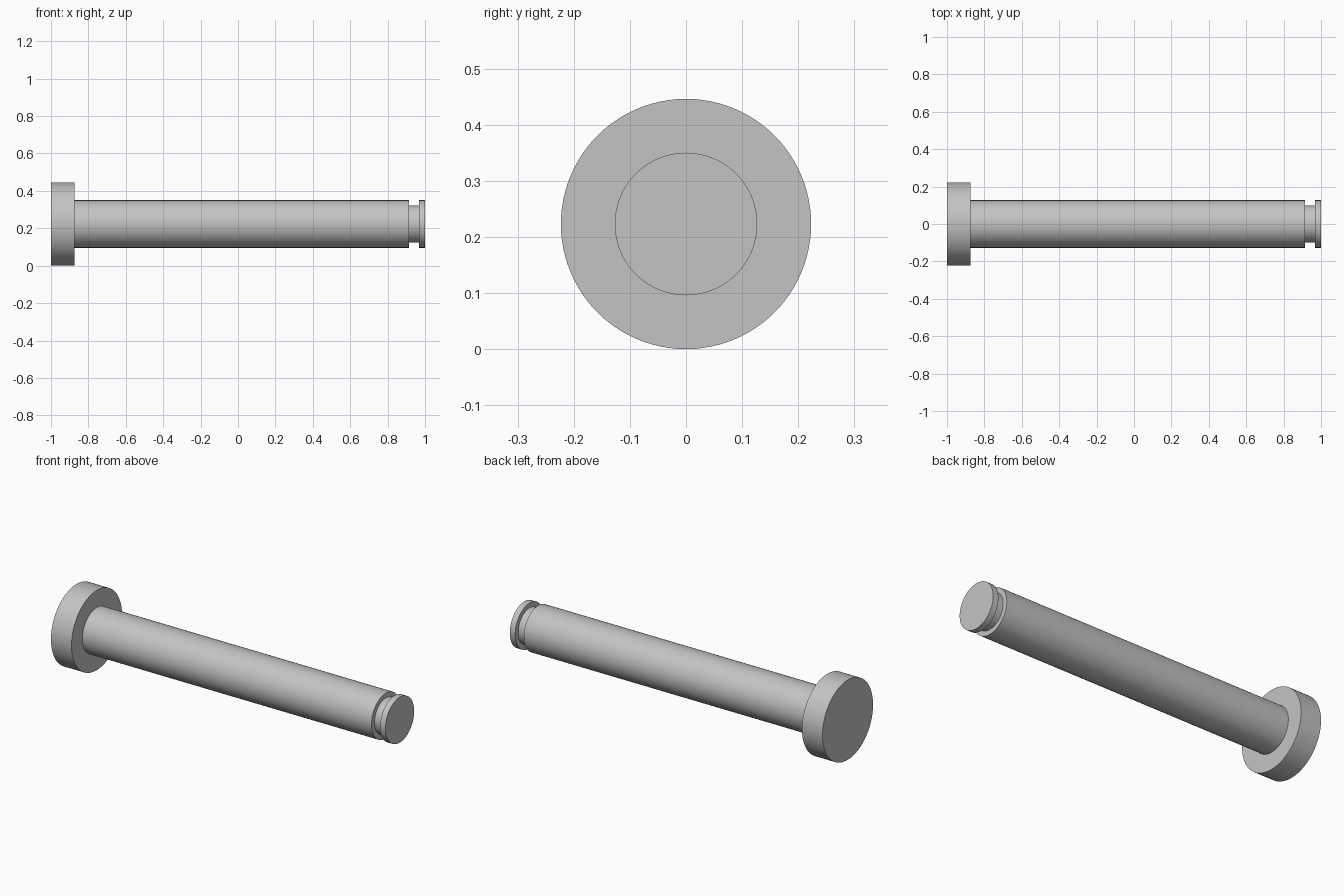
import bpy
import bmesh
from math import cos, sin, tau, radians

cube = bpy.data.objects.get("Cube")
if cube:
    bpy.data.objects.remove(cube, do_unlink=True)

SIDES = 96
AXIS_Z = 0.223

# Plain steel grey
steel = bpy.data.materials.new("steel_grey")
steel.use_nodes = True
grey = (0.55, 0.55, 0.55, 1)
steel.diffuse_color = grey
steel.node_tree.nodes["Principled BSDF"].inputs["Base Color"].default_value = grey


def turn(name, profile):
    """Turn a closed solid around the x axis from (x, radius) points."""
    bm = bmesh.new()
    rings = []
    for x, r in profile:
        rings.append([bm.verts.new((x, r * cos(tau * i / SIDES), r * sin(tau * i / SIDES)))
                      for i in range(SIDES)])
    for a, b in zip(rings, rings[1:]):
        for i in range(SIDES):
            j = (i + 1) % SIDES
            bm.faces.new((a[i], a[j], b[j], b[i]))
    bm.faces.new(rings[0])
    bm.faces.new(rings[-1])
    bmesh.ops.recalc_face_normals(bm, faces=bm.faces)
    mesh = bpy.data.meshes.new(name)
    bm.to_mesh(mesh)
    bm.free()
    mesh.materials.append(steel)
    obj = bpy.data.objects.new(name, mesh)
    obj.location.z = AXIS_Z
    bpy.context.collection.objects.link(obj)
    bpy.ops.object.select_all(action='DESELECT')
    obj.select_set(True)
    bpy.context.view_layer.objects.active = obj
    bpy.ops.object.shade_smooth_by_angle(angle=radians(30))
    return obj


# Head, shank, retaining groove and end collar in one turned piece
HEAD, SHANK, GROOVE = 0.223, 0.127, 0.1
turn("headed_pin", [
    (-1, HEAD), (-0.873, HEAD),
    (-0.873, SHANK), (0.914, SHANK),
    (0.914, GROOVE), (0.967, GROOVE),
    (0.967, SHANK), (1, SHANK),
])
